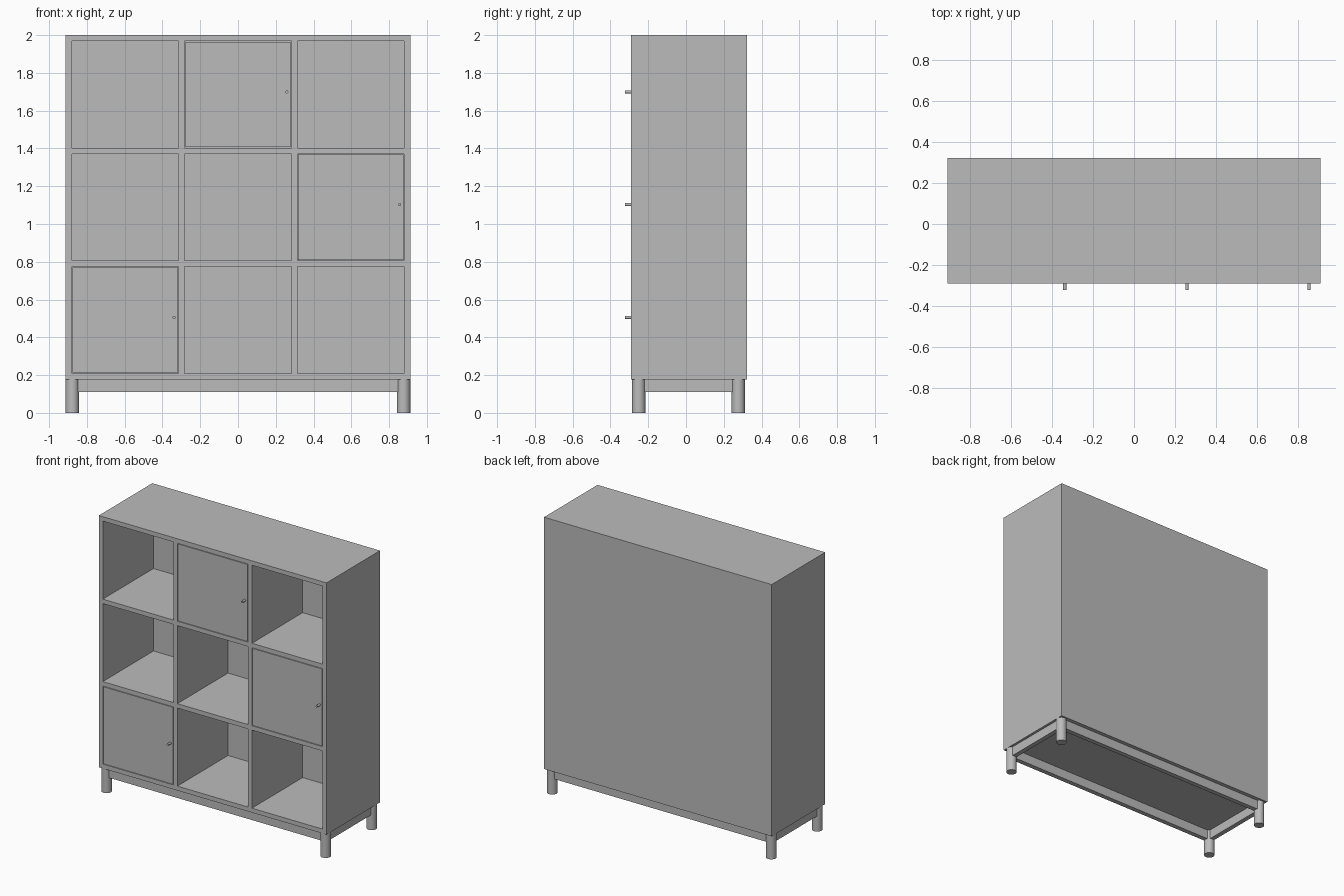
import bpy
import math

cube = bpy.data.objects.get("Cube")
if cube:
    bpy.data.objects.remove(cube, do_unlink=True)

grey = bpy.data.materials.new("plain grey")
grey.use_nodes = True
color = (0.5, 0.5, 0.5, 1)
grey.diffuse_color = color
grey.node_tree.nodes["Principled BSDF"].inputs["Base Color"].default_value = color


def box(name, x, y, z):
    """Box from (min, max) pairs on each axis."""
    bpy.ops.mesh.primitive_cube_add(size=1, location=[sum(a) / 2 for a in (x, y, z)])
    ob = bpy.context.object
    ob.name = name
    ob.scale = [a[1] - a[0] for a in (x, y, z)]
    bpy.ops.object.transform_apply(location=False, rotation=False, scale=True)
    ob.data.materials.append(grey)
    return ob


def cylinder(name, radius, depth, location, rotation=(0, 0, 0)):
    bpy.ops.mesh.primitive_cylinder_add(vertices=32, radius=radius, depth=depth,
                                        location=location, rotation=rotation)
    ob = bpy.context.object
    ob.name = name
    ob.data.materials.append(grey)
    bpy.ops.object.shade_smooth_by_angle(angle=math.radians(40))
    return ob


# Overall cabinet sizes
W = 0.912                      # half width
FRONT, BACK = -0.29, 0.322
BOTTOM, TOP = 0.177, 2.0
T = 0.032                      # board thickness
CELL_W = (2 * W - 4 * T) / 3
CELL_H = (TOP - BOTTOM - 4 * T) / 3


def cell_x(col):
    return -W + T + col * (CELL_W + T)


def cell_z(row):
    return BOTTOM + T + row * (CELL_H + T)


# Outer carcass
box("left_side_panel", (W - T, W), (FRONT, BACK), (BOTTOM, TOP))
box("right_side_panel", (-W, T - W), (FRONT, BACK), (BOTTOM, TOP))
box("top_panel", (T - W, W - T), (FRONT, BACK), (TOP - T, TOP))
box("bottom_panel", (T - W, W - T), (FRONT, BACK), (BOTTOM, BOTTOM + T))
box("back_panel", (T - W, W - T), (BACK - T, BACK), (BOTTOM + T, TOP - T))

# Upright dividers and shelves
for col in (1, 2):
    x = cell_x(col)
    box("divider", (x - T, x), (FRONT, BACK - T), (BOTTOM + T, TOP - T))
for row in (1, 2):
    z = cell_z(row)
    for col in range(3):
        x = cell_x(col)
        box("shelf", (x, x + CELL_W), (FRONT, BACK - T), (z - T, z))

# Doors with peg handles, stepping across the grid
GAP = 0.004
for col, row in ((0, 0), (2, 1), (1, 2)):
    x, z = cell_x(col), cell_z(row)
    box("door", (x + GAP, x + CELL_W - GAP), (FRONT, FRONT + T),
        (z + GAP, z + CELL_H - GAP))
    cylinder("door_handle", 0.008, 0.04,
             (x + CELL_W - 0.024, FRONT - 0.012, z + CELL_H / 2 + 0.014),
             (math.pi / 2, 0, 0))

# Round legs
R = 0.035
LEG_X, LEG_FRONT, LEG_BACK = W - R, FRONT + 0.04, BACK - 0.045
for side, x in (("left", LEG_X), ("right", -LEG_X)):
    for end, y in (("front", LEG_FRONT), ("back", LEG_BACK)):
        cylinder(f"{end}_{side}_leg", R, BOTTOM, (x, y, BOTTOM / 2))

# Base rails joining the legs
H = 0.017
RAIL_Z = (0.11, BOTTOM)
for end, y in (("front", LEG_FRONT), ("back", LEG_BACK)):
    box(f"{end}_rail", (-LEG_X, LEG_X), (y - H, y + H), RAIL_Z)
for side, x in (("left", LEG_X), ("right", -LEG_X)):
    box(f"{side}_rail", (x - H, x + H), (LEG_FRONT + H, LEG_BACK - H), RAIL_Z)
